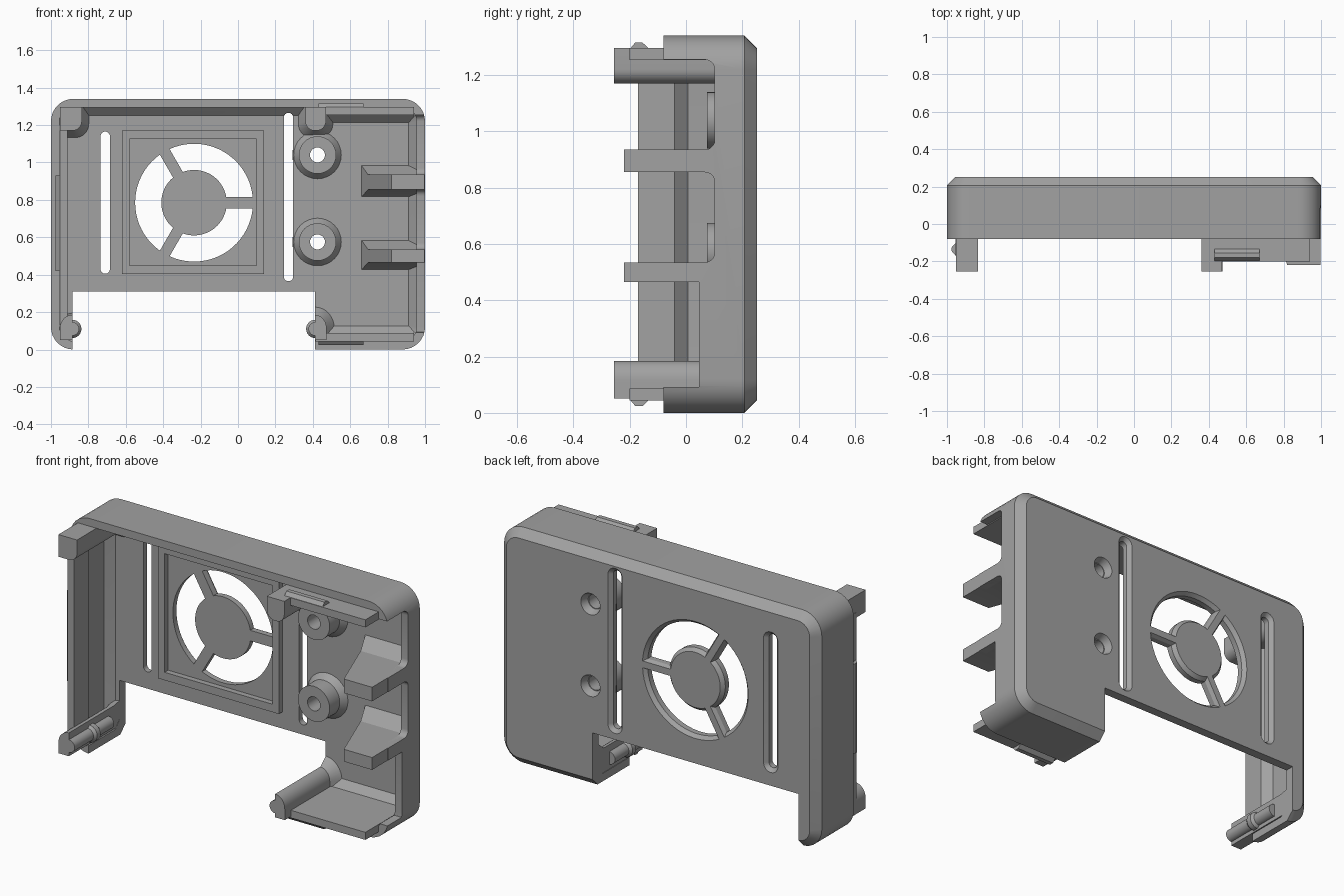
import bpy, bmesh, math

if "Cube" in bpy.data.objects:
    bpy.data.objects.remove(bpy.data.objects["Cube"])

mat = bpy.data.materials.new("grey_plastic")
mat.diffuse_color = (0.36, 0.36, 0.36, 1)
mat.use_nodes = True
mat.node_tree.nodes["Principled BSDF"].inputs["Base Color"].default_value = mat.diffuse_color
FLOOR = 0.2


def loft(name, axis, rings):
    """Join rings [(t, [(a, b), ...]), ...] stacked along an axis and cap the ends."""
    place = {'X': lambda t, a, b: (t, a, b),
             'Y': lambda t, a, b: (a, t, b),
             'Z': lambda t, a, b: (a, b, t)}[axis]
    bm = bmesh.new()
    loops = [[bm.verts.new(place(t, a, b)) for a, b in pts] for t, pts in rings]
    n = len(loops[0])
    for p, q in zip(loops, loops[1:]):
        for i in range(n):
            j = (i + 1) % n
            bm.faces.new((p[i], p[j], q[j], q[i]))
    bm.faces.new(loops[0])
    bm.faces.new(loops[-1][::-1])
    bmesh.ops.recalc_face_normals(bm, faces=bm.faces)
    me = bpy.data.meshes.new(name)
    bm.to_mesh(me)
    bm.free()
    me.materials.append(mat)
    ob = bpy.data.objects.new(name, me)
    bpy.context.collection.objects.link(ob)
    return ob


def rect(x0, x1, z0, z1):
    return [(x0, z0), (x1, z0), (x1, z1), (x0, z1)]


def box(name, x0, x1, y0, y1, z0, z1):
    return loft(name, 'Y', [(y0, rect(x0, x1, z0, z1)), (y1, rect(x0, x1, z0, z1))])


def arc(cx, cz, r, a0, a1, n):
    return [(cx + r * math.cos(math.radians(a0 + (a1 - a0) * i / n)),
             cz + r * math.sin(math.radians(a0 + (a1 - a0) * i / n))) for i in range(n + 1)]


def circle(cx, cz, r, n=32):
    return arc(cx, cz, r, 0, 360, n)[:-1]


def round_rect(x0, x1, z0, z1, r, n=8):
    return (arc(x1 - r, z1 - r, r, 0, 90, n) + arc(x0 + r, z1 - r, r, 90, 180, n)
            + arc(x0 + r, z0 + r, r, 180, 270, n) + arc(x1 - r, z0 + r, r, 270, 360, n))


def cut(ob, *cutters):
    bpy.context.view_layer.objects.active = ob
    for c in cutters:
        m = ob.modifiers.new("cut", 'BOOLEAN')
        m.operation, m.solver, m.object = 'DIFFERENCE', 'EXACT', c
        bpy.ops.object.modifier_apply(modifier=m.name)
    for c in set(cutters):
        bpy.data.objects.remove(c)


def shell_ring(o, r):
    return round_rect(-1 + o, 1 - o, o, 1.34 - o, r)


# Case shell with a chamfered back, hollowed from the front
shell = loft("case_shell", 'Y', [(-0.08, shell_ring(0, 0.12)), (0.207, shell_ring(0, 0.12)),
                                 (0.252, shell_ring(0.045, 0.075))])
cutters = [loft("cavity", 'Y', [(-0.3, shell_ring(0.045, 0.075)), (0.16, shell_ring(0.045, 0.075)),
                                (FLOOR, shell_ring(0.088, 0.04))]),
           box("lower_opening", -0.885, 0.412, -0.4, 0.4, -0.1, 0.31)]

# Port openings in the right wall
for z0, z1, depth, r in ((0.092, 0.465, 0.047, 0.002), (0.535, 0.855, 0.102, 0.035),
                         (0.935, 1.255, 0.102, 0.035)):
    pts = round_rect(-0.3, depth, z0, z1, r, 5)
    cutters.append(loft("port", 'X', [(0.93, pts), (1.1, pts)]))

# Vent slots, flared toward the back
for x, z0, z1 in ((-0.71, 0.405, 1.165), (0.27, 0.365, 1.265)):
    def slot(o):
        return round_rect(x - 0.025 - o, x + 0.025 + o, z0 - o, z1 + o, 0.0249 + o)
    cutters.append(loft("slot", 'Y', [(0.1, slot(0)), (0.232, slot(0)), (0.272, slot(0.04))]))

# Fan opening: three ring sectors leave a hub and three spokes
def sector(mid, o):
    r0, r1, h = 0.175 - o, 0.315 + o, 0.03 - o * 0.6
    a0, a1 = math.degrees(math.asin(h / r0)), math.degrees(math.asin(h / r1))
    return (arc(-0.235, 0.785, r1, mid - 60 + a1, mid + 60 - a1, 20)
            + arc(-0.235, 0.785, r0, mid + 60 - a0, mid - 60 + a0, 20))

for mid in (60, 180, 300):
    cutters.append(loft("fan_sector", 'Y', [(0.1, sector(mid, 0)), (0.232, sector(mid, 0)),
                                            (0.272, sector(mid, 0.036))]))

# Screw bosses with through holes countersunk at the back
for i, z in enumerate((0.575, 1.04)):
    def ring(r):
        return circle(0.425, z, r)
    boss = loft(f"screw_boss_{i + 1}", 'Y', [(0.075, ring(0.1)), (0.165, ring(0.1)),
                                             (FLOOR + 0.01, ring(0.135))])
    cut(boss, loft("hole", 'Y', [(0, ring(0.04)), (0.3, ring(0.04))]))
    cutters.append(loft("countersink", 'Y', [(0.1, ring(0.04)), (0.2, ring(0.04)),
                                             (0.265, ring(0.066))]))
cut(shell, *cutters)

# Raised square frame around the fan
frame = box("fan_frame", -0.62, 0.14, 0.168, FLOOR + 0.005, 0.405, 1.17)
cut(frame, box("frame_opening", -0.58, 0.10, 0, 0.3, 0.45, 1.125))

# Wedge supports between the ports
for i, (z0, z1) in enumerate(((0.465, 0.535), (0.855, 0.935))):
    loft(f"port_wedge_{i + 1}", 'Y', [(-0.22, rect(0.82, 0.998, z0, z1)),
                                      (0.11, rect(0.695, 0.998, z0, z1)),
                                      (FLOOR + 0.004, rect(0.66, 0.998, z0 - 0.04, z1 + 0.05))])

# Inner lips above and below the right bay, with snap ridges
for name, s, o in (("top", 1, 0), ("bottom", -1, 1.34)):
    def zz(z):
        return o + s * z
    prof = [(-0.2, 1.296), (-0.2, 1.253), (0.16, 1.253), (FLOOR + 0.004, 1.21), (FLOOR + 0.004, 1.296)]
    pts = [(y, zz(z)) for y, z in prof]
    loft(name + "_lip", 'X', [(0.415, pts), (0.942, pts)])
    pts = [(y, zz(z)) for y, z in ((-0.2, 1.28), (-0.2, 1.292), (-0.18, 1.316),
                                   (-0.155, 1.316), (-0.13, 1.292), (-0.13, 1.28))]
    loft(name + "_snap_ridge", 'X', [(0.43, pts), (0.67, pts)])

# Left inner lip with sloped underside and its snap ridge
pts = [(-0.953, -0.17), (-0.912, -0.17), (-0.912, -0.04), (-0.957, 0.01)]
loft("left_lip", 'Z', [(0.12, pts), (1.2, pts)])
pts = [(-0.94, -0.17), (-0.953, -0.17), (-0.975, -0.145), (-0.975, -0.125), (-0.953, -0.1), (-0.94, -0.1)]
loft("left_snap_ridge", 'Z', [(0.42, pts), (0.93, pts)])


# Upper corner posts with flared feet
def upper_post(name, x0, x1, flare_left):
    def ring(g):
        a, b, z, r = x0 - g * flare_left, x1 + g, 1.17 - g, 0.05 + g * 0.6
        left = arc(a + r, z + r, r, 180, 270, 8) if flare_left else [(a, z)]
        return [(a, 1.296)] + left + arc(b - r, z + r, r, 270, 360, 8) + [(b, 1.296)]
    loft(name, 'Y', [(-0.255, ring(0)), (0.15, ring(0)), (FLOOR + 0.004, ring(0.04))])

upper_post("upper_left_post", -0.952, -0.835, 0)
upper_post("upper_right_post", 0.36, 0.47, 1)


# Lower posts, each with a round pin and collar on the side of the opening
def lower_post(name, x, s, width):
    def ring(g):
        w, h = width + g, 0.185 + g
        return [(x, 0.052), (x + s * w, 0.052)] + [
            (x + s * w * math.cos(i * math.pi / 16), 0.115 + (h - 0.115) * math.sin(i * math.pi / 16))
            for i in range(9)]
    foot = 0.045 if s > 0 else 0.01
    loft(name + "_post", 'Y', [(-0.255, ring(0)), (0.15, ring(0)), (FLOOR + 0.004, ring(foot))])
    loft(name + "_pin", 'Y', [(y, circle(x, 0.11, r, 24)) for y, r in (
        (-0.255, 0.036), (-0.085, 0.036), (-0.07, 0.049), (-0.04, 0.049), (-0.025, 0.036), (0.1, 0.036))])

lower_post("lower_right", 0.413, 1, 0.06)
lower_post("lower_left", -0.886, -1, 0.066)

# Crisp edges with smooth rounds
for ob in list(bpy.context.scene.objects):
    bpy.ops.object.select_all(action='DESELECT')
    ob.select_set(True)
    bpy.context.view_layer.objects.active = ob
    bpy.ops.object.shade_smooth_by_angle(angle=math.radians(28))
